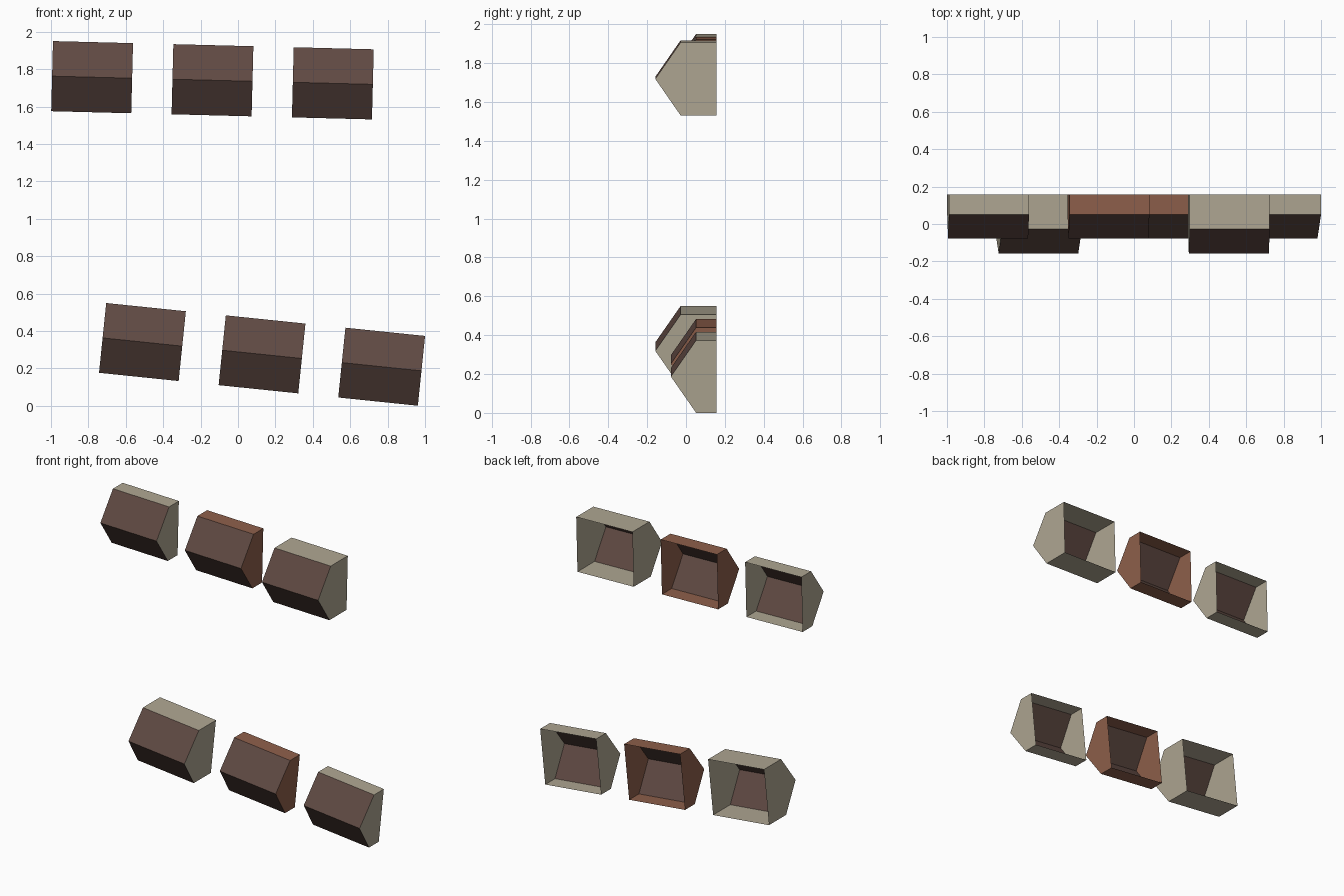
import bpy, bmesh
from math import atan2

if "Cube" in bpy.data.objects:
    bpy.data.objects.remove(bpy.data.objects["Cube"])

W, H = 0.428, 0.375      # shell width and height
BACK, WEDGE = 0.158, 0.13  # open back plane, depth of the pointed front


def material(name, rgb):
    m = bpy.data.materials.new(name)
    m.diffuse_color = (*rgb, 1)
    m.use_nodes = True
    m.node_tree.nodes["Principled BSDF"].inputs["Base Color"].default_value = m.diffuse_color
    return m


beige = material("beige", (0.43, 0.385, 0.29))
rust = material("rust", (0.27, 0.115, 0.07))
dark = material("dark_brown", (0.115, 0.067, 0.055))


def shell(name, x, z, tilt, tip, side_mat):
    """Open-backed thin shell: flat top, bottom and sides, pointed front."""
    profile = [(BACK, H / 2), (tip + WEDGE, H / 2), (tip, 0),
               (tip + WEDGE, -H / 2), (BACK, -H / 2)]
    bm = bmesh.new()
    left, right = [[bm.verts.new((sx * W / 2, py, pz)) for py, pz in profile]
                   for sx in (-1, 1)]
    bm.faces.new(left)
    bm.faces.new(right[::-1])
    for i in range(4):
        f = bm.faces.new((left[i], right[i], right[i + 1], left[i + 1]))
        f.material_index = 1 if i in (1, 2) else 0   # front panels are dark
    bmesh.ops.recalc_face_normals(bm, faces=bm.faces)
    me = bpy.data.meshes.new(name)
    bm.to_mesh(me)
    bm.free()
    me.materials.append(side_mat)
    me.materials.append(dark)
    ob = bpy.data.objects.new(name, me)
    ob.location = (x, 0, z)
    ob.rotation_euler = (0, tilt, 0)
    bpy.context.collection.objects.link(ob)


DEEP, SHALLOW = -0.158, -0.078

# Two slanting rows of three shells: first centre, last centre, front tip depths
rows = {
    "upper": ((-0.780, 1.757), (0.507, 1.724), (SHALLOW, SHALLOW, DEEP)),
    "lower": ((-0.511, 0.341), (0.768, 0.209), (DEEP, SHALLOW, SHALLOW)),
}
for row, ((x0, z0), (x1, z1), tips) in rows.items():
    tilt = atan2(z0 - z1, x1 - x0)
    for i, place in enumerate(("left", "middle", "right")):
        t = i / 2
        shell(f"{row}_shell_{place}", x0 + (x1 - x0) * t, z0 + (z1 - z0) * t,
              tilt, tips[i], rust if i == 1 else beige)
